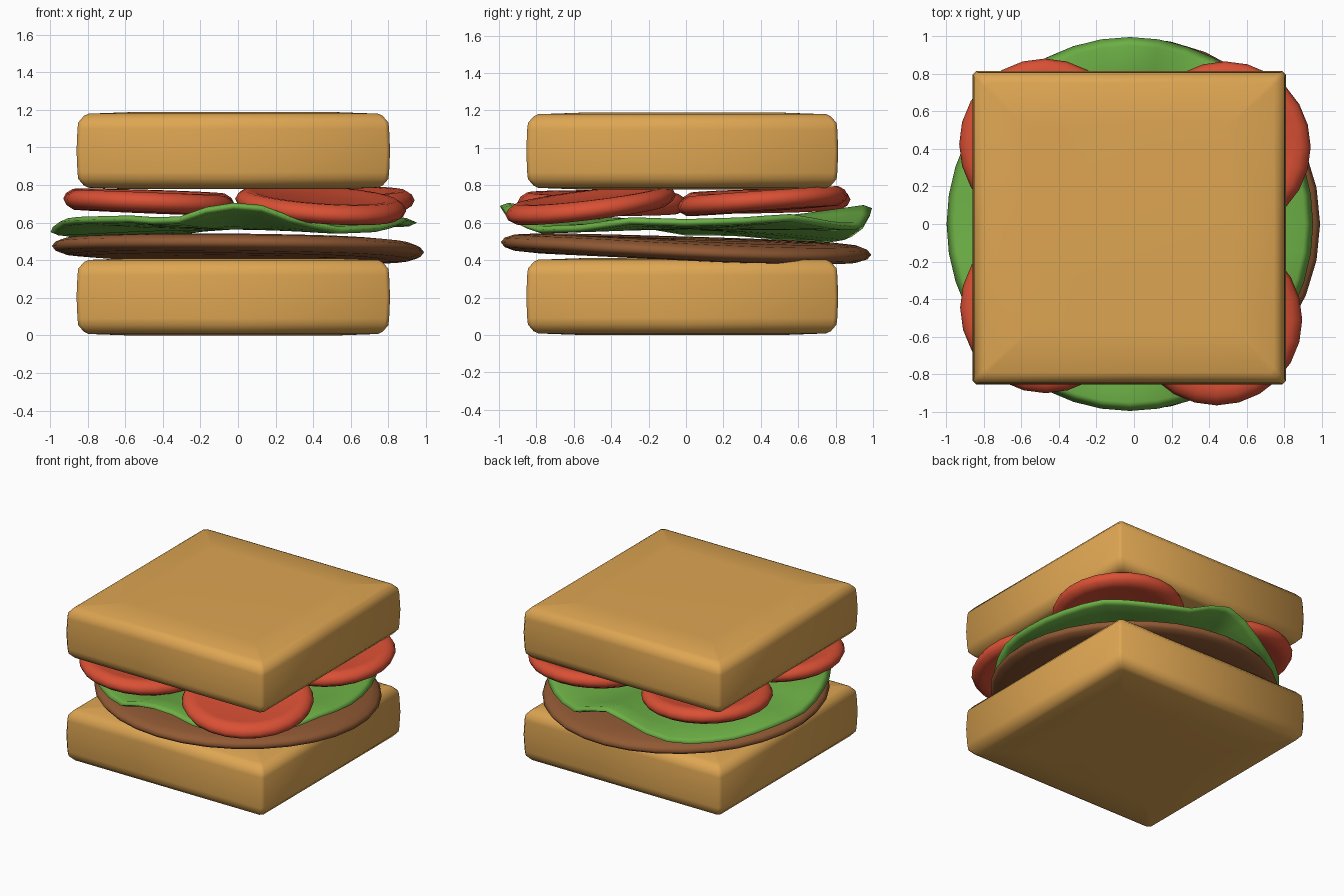
import bpy, math

if "Cube" in bpy.data.objects:
    bpy.data.objects.remove(bpy.data.objects["Cube"])

def material(name, rgb):
    m = bpy.data.materials.new(name)
    m.diffuse_color = (*rgb, 1)
    m.use_nodes = True
    m.node_tree.nodes["Principled BSDF"].inputs["Base Color"].default_value = m.diffuse_color
    return m

BREAD = material("golden_bread", (0.73, 0.38, 0.085))
GREEN = material("lettuce_green", (0.15, 0.43, 0.06))
RED = material("tomato_red", (0.70, 0.08, 0.035))
BROWN = material("patty_brown", (0.28, 0.10, 0.034))

def loft(name, rings, mat):
    """Skin a stack of equal-length point rings, bottom to top, and cap both ends."""
    n = len(rings[0])
    verts = [p for r in rings for p in r]
    faces = [tuple(reversed(range(n)))]
    for k in range(len(rings) - 1):
        for i in range(n):
            j = (i + 1) % n
            faces.append((k*n + i, k*n + j, (k+1)*n + j, (k+1)*n + i))
    faces.append(tuple(range((len(rings) - 1)*n, len(rings)*n)))
    me = bpy.data.meshes.new(name)
    me.from_pydata(verts, [], faces)
    me.materials.append(mat)
    me.polygons.foreach_set("use_smooth", [True]*len(me.polygons))
    ob = bpy.data.objects.new(name, me)
    bpy.context.collection.objects.link(ob)
    return ob

# Bread slices: pillowed square blocks
def square(hw, z):
    c = 0.02
    pts = [(hw, -hw + c), (hw, 0), (hw, hw - c), (hw - c, hw), (0, hw), (-hw + c, hw)]
    pts += [(-x, -y) for x, y in pts]
    return [(x - 0.025, y - 0.02, z) for x, y in pts]

SLICE = [(0.55, 0), (0.77, 0.008), (0.795, 0.02), (0.825, 0.055), (0.829, 0.09), (0.834, 0.205)]

def bread(name, z0, h=0.41):
    prof = SLICE + [(w, h - z) for w, z in reversed(SLICE[:-1])]
    loft(name, [square(w, z0 + z) for w, z in prof], BREAD)

bread("bottom_bread", 0)
bread("top_bread", 0.778)

# Round fillings: lathe a profile, then bend it with a height function
def disc(name, profile, centre, height, mat, n=32):
    cx, cy = centre
    rings = []
    for r, z in profile:
        ring = []
        for i in range(n):
            a = 2*math.pi*i/n
            x, y = r*math.cos(a), r*math.sin(a)
            ring.append((cx + x, cy + y, z + height(x, y)))
        rings.append(ring)
    return loft(name, rings, mat)

def both_sides(half):
    return [(r, -z) for r, z in half] + [(r, z) for r, z in reversed(half) if z > 0]

# Patty, slightly sagging towards the back right
PATTY = both_sides([(0.05, 0.05), (0.45, 0.052), (0.8, 0.052), (0.92, 0.043), (0.97, 0.025), (0.99, 0)])
disc("patty", PATTY, (0, 0),
     lambda x, y: 0.466 - 0.03*y - 0.01*x - 0.022*max(0, x*0.8 + y*0.6)**2, BROWN)

# Lettuce leaf: rim height by direction in degrees, flattening to the middle
RIM = [(0, .60), (20, .61), (35, .63), (58, .58), (74, .58), (87, .69), (97, .65), (108, .57),
       (120, .51), (145, .52), (165, .55), (180, .55), (200, .61), (235, .62), (247, .605),
       (255, .62), (264, .69), (277, .69), (290, .61), (305, .56), (325, .57), (342, .61), (360, .60)]

def rim_height(deg):
    for (a, za), (b, zb) in zip(RIM, RIM[1:]):
        if a <= deg <= b:
            return za + (zb - za)*(deg - a)/(b - a)

def leaf_height(x, y):
    t = min(1, math.hypot(x, y)/0.95)**1.8
    return 0.585*(1 - t) + rim_height(math.degrees(math.atan2(y, x)) % 360)*t

LEAF = both_sides([(0.05, 0.022), (0.35, 0.022), (0.6, 0.022), (0.8, 0.022), (0.93, 0.02), (0.975, 0)])
disc("lettuce", LEAF, (-0.022, 0), leaf_height, GREEN, 40).scale = (1, 1.02, 1)

# Tomato slices: dished discs, each tipped its own way (x, y, z, slope x, slope y)
TOMATO = both_sides([(0.05, 0.032), (0.3, 0.036), (0.36, 0.05), (0.405, 0.052), (0.44, 0.03), (0.455, 0)])
for name, x, y, z, sx, sy in [
        ("tomato_front_left", -0.47, -0.445, 0.705, -0.04, -0.01),
        ("tomato_front_right", 0.44, -0.51, 0.695, -0.07, 0.12),
        ("tomato_back_left", -0.475, 0.425, 0.715, -0.03, 0.02),
        ("tomato_back_right", 0.485, 0.41, 0.715, 0.01, 0.07)]:
    disc(name, TOMATO, (x, y), lambda u, v: z + sx*u + sy*v, RED, 24)
